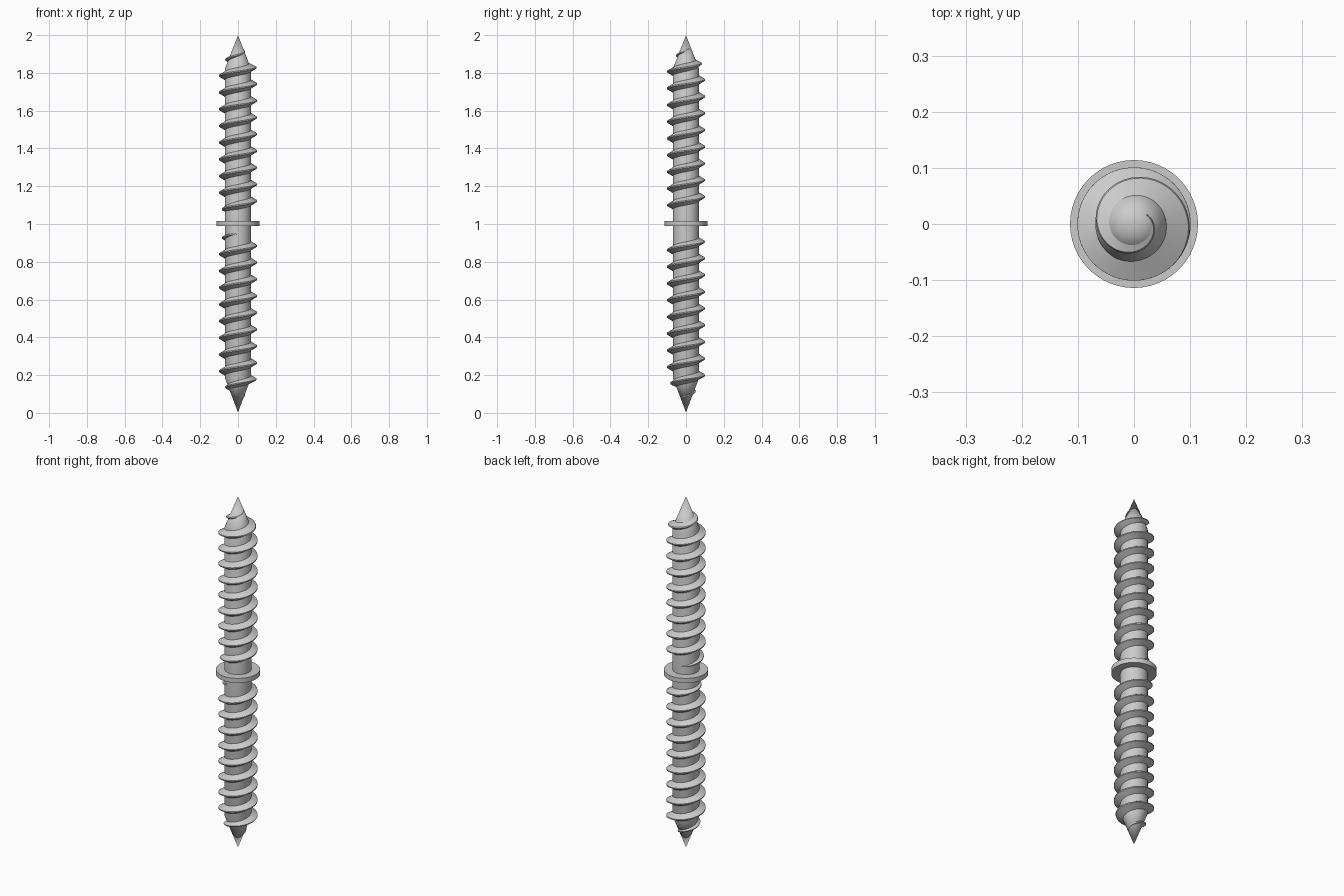
import bpy, bmesh, math

if "Cube" in bpy.data.objects:
    bpy.data.objects.remove(bpy.data.objects["Cube"])

MID = 1.003            # height of the middle of the screw
CORE, CREST = 0.069, 0.101
CONE_Z, TIP_Z = 1.822, 2.0
PITCH = 0.0885
SEG = 48


def finish(name, bm, angle=35):
    bmesh.ops.recalc_face_normals(bm, faces=bm.faces)
    mesh = bpy.data.meshes.new(name)
    bm.to_mesh(mesh)
    bm.free()
    ob = bpy.data.objects.new(name, mesh)
    bpy.context.collection.objects.link(ob)
    bpy.ops.object.select_all(action='DESELECT')
    ob.select_set(True)
    bpy.context.view_layer.objects.active = ob
    bpy.ops.object.shade_smooth_by_angle(angle=math.radians(angle))
    return ob


def lathe(name, profile):
    """Revolve (radius, z) points around the z axis."""
    bm = bmesh.new()
    vs = [bm.verts.new((r, 0, z)) for r, z in profile]
    es = [bm.edges.new(p) for p in zip(vs, vs[1:])]
    bmesh.ops.spin(bm, geom=vs + es, axis=(0, 0, 1), cent=(0, 0, 0),
                   angle=2 * math.pi, steps=SEG)
    bmesh.ops.remove_doubles(bm, verts=bm.verts, dist=1e-5)
    return finish(name, bm)


def core_radius(z):
    return CORE * min(1, max(0, (TIP_Z - z) / (TIP_Z - CONE_Z)))


def thread(name):
    """Sweep a tapered ridge up the upper half, fading in and out."""
    bm = bmesh.new()
    z_ref = 1.741                      # crest height at angle 0
    t0 = -7.75 * 2 * math.pi
    t1 = 2.1 * 2 * math.pi
    n = int((t1 - t0) / (2 * math.pi) * SEG)
    prev = None
    for i in range(n + 1):
        t = t0 + (t1 - t0) * i / n
        z = z_ref + PITCH * t / (2 * math.pi)
        fade_in = min(1, (t - t0) / math.pi)
        fade_out = min(1, (t1 - t) / (2.2 * math.pi))
        h = (CREST - CORE) * min(fade_in, fade_out)
        half = 0.003 + 0.021 * min(fade_in, fade_out)
        ring = []
        for dr, dz in ((-0.004, -half), (h, -0.003), (h, 0.003), (-0.004, half)):
            r = core_radius(z + dz) + dr
            ring.append(bm.verts.new((r * math.cos(t), r * math.sin(t), z + dz)))
        if prev:
            for k in range(4):
                j = (k + 1) % 4
                bm.faces.new((prev[k], prev[j], ring[j], ring[k]))
        else:
            bm.faces.new(ring)
        prev = ring
    bm.faces.new(prev)
    return finish(name, bm)


# Shank with a point at each end
lathe("shank", [(0, 0.003), (CORE, 2 * MID - CONE_Z), (CORE, CONE_Z), (0, TIP_Z)])

# Collar in the middle
lathe("collar", [(0, 0.99), (0.114, 0.99), (0.114, 1.017), (0, 1.017)])

# Upper thread, and the same thread turned over for the lower half
thread("upper_thread")
lower = thread("lower_thread")
lower.rotation_euler.x = math.pi
lower.location.z = 2 * MID
